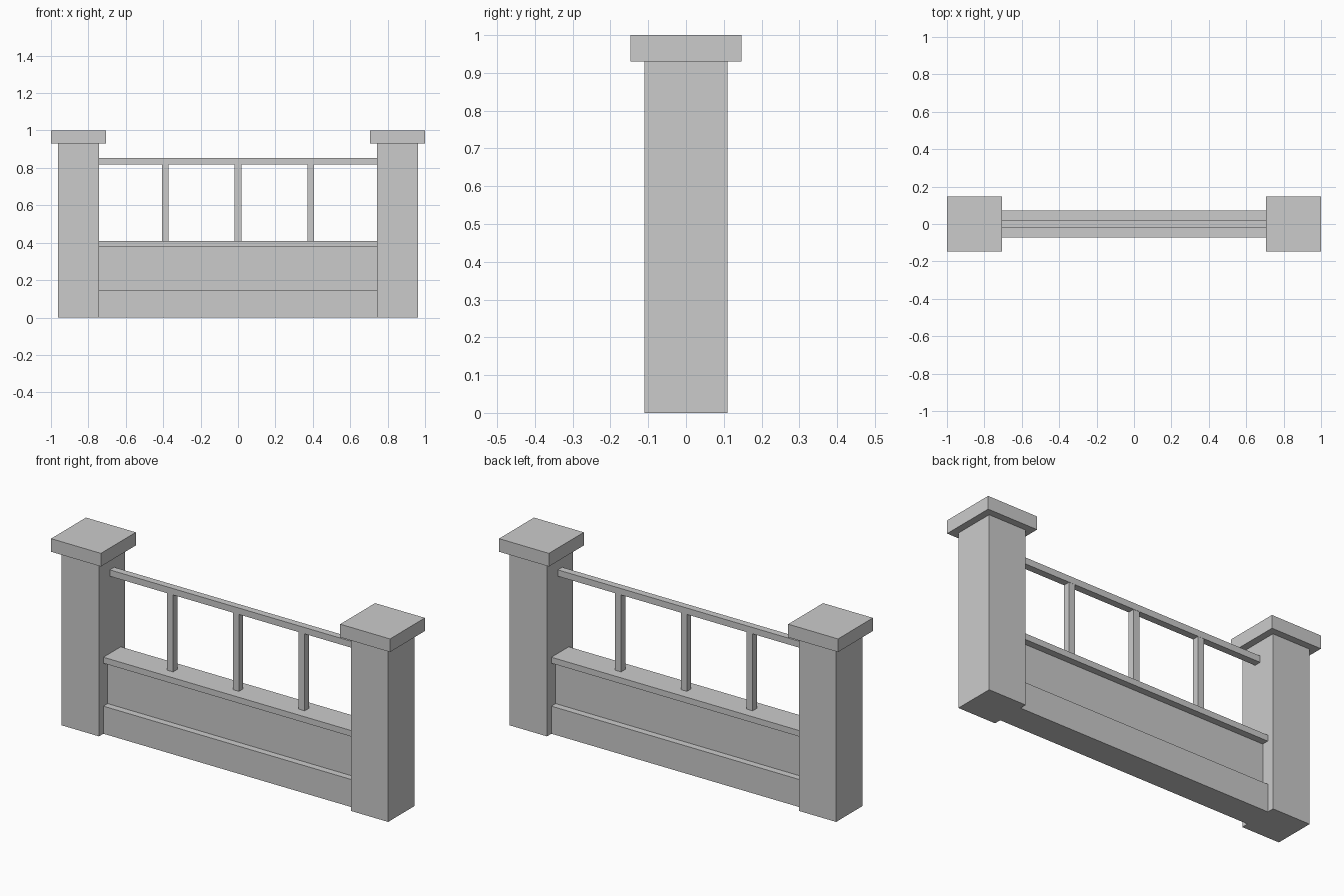
import bpy

if "Cube" in bpy.data.objects:
    bpy.data.objects.remove(bpy.data.objects["Cube"])


def box(name, x, y, z):
    """Axis-aligned box from (min, max) ranges."""
    bpy.ops.mesh.primitive_cube_add(
        size=1, location=[(a + b) / 2 for a, b in (x, y, z)])
    ob = bpy.context.object
    ob.name = name
    ob.scale = [b - a for a, b in (x, y, z)]
    bpy.ops.object.transform_apply(location=False, rotation=False, scale=True)
    return ob


def sym(h):
    return (-h, h)


POST_X = 0.853     # post centre
POST_H = 0.11      # post half width
CAP_H = 0.147      # cap half width
SPAN = sym(POST_X - POST_H)

# Posts with square caps, one at each end
for side, s in (("left", -1), ("right", 1)):
    c = s * POST_X
    box(side + "_post", (c - POST_H, c + POST_H), sym(POST_H), (0, 0.93))
    box(side + "_post_cap", (c - CAP_H, c + CAP_H), sym(CAP_H), (0.93, 1.0))

# Low wall: plinth, recessed panel and coping
box("wall_plinth", SPAN, sym(0.073), (0, 0.147))
box("wall_panel", SPAN, sym(0.037), (0.147, 0.376))
box("wall_coping", SPAN, sym(0.073), (0.376, 0.408))

# Top rail carried on three balusters
box("top_rail", SPAN, sym(0.0185), (0.819, 0.853))
for i in range(3):
    c = (i - 1) * 0.388
    box(f"baluster_{i + 1}", (c - 0.0175, c + 0.0175), sym(0.0175), (0.408, 0.819))
